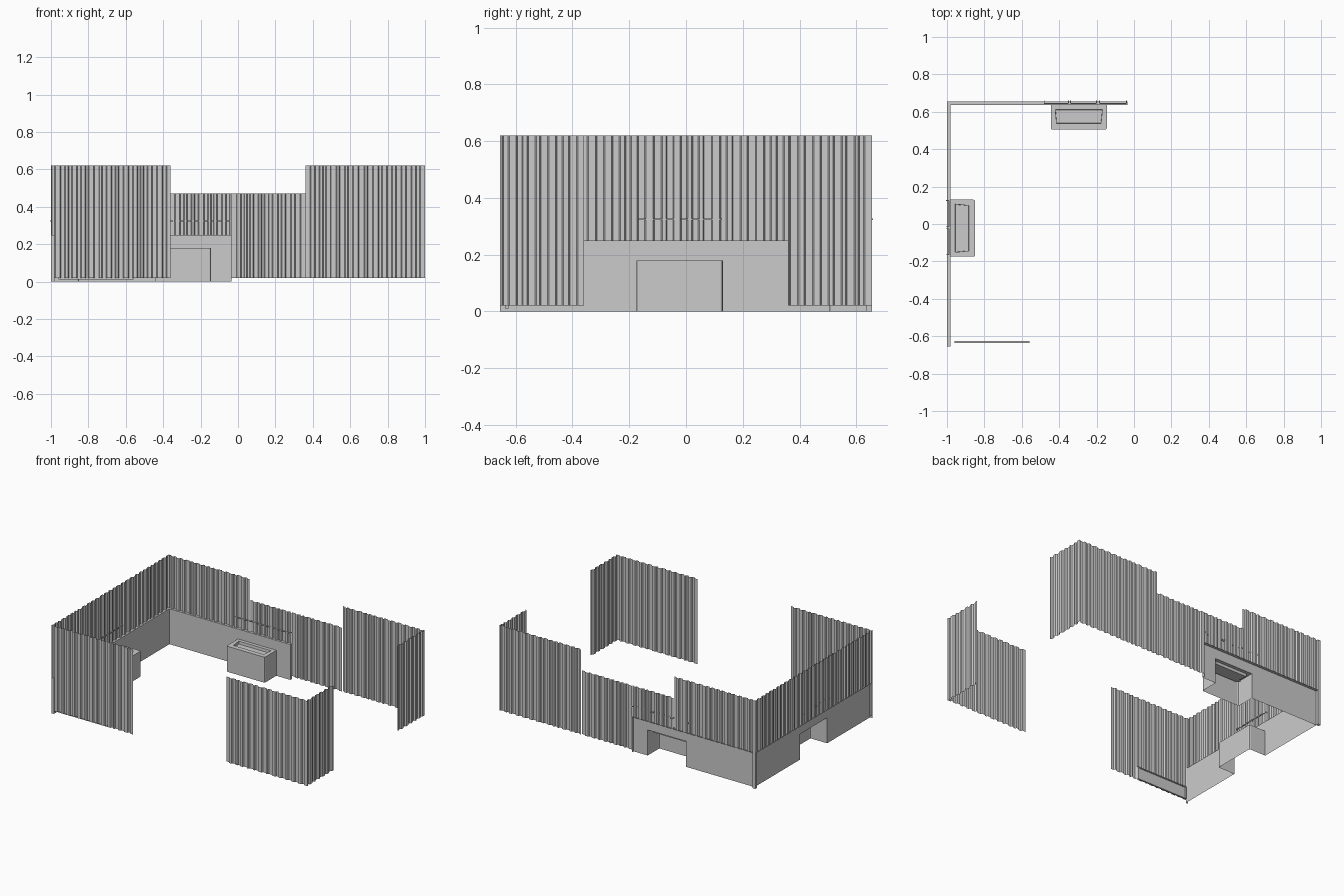
import bpy, bmesh, math, random
from mathutils import Vector

random.seed(4)
cube = bpy.data.objects.get("Cube")
if cube:
    bpy.data.objects.remove(cube, do_unlink=True)

grey = bpy.data.materials.new("plain grey")
grey.use_nodes = True
grey.diffuse_color = (0.6, 0.6, 0.6, 1)
grey.node_tree.nodes["Principled BSDF"].inputs["Base Color"].default_value = (0.6, 0.6, 0.6, 1)

# Each side has its own frame: u runs along the wall, -y points into the yard
SIDES = {
    "back": ((0, 0.655, 0), 0),
    "left_end": ((-1, 0, 0), math.pi / 2),
    "front": ((0, -0.655, 0), math.pi),
    "right_end": ((1, 0, 0), -math.pi / 2),
}


def finish(bm, name, side):
    mesh = bpy.data.meshes.new(name)
    bm.to_mesh(mesh)
    bm.free()
    mesh.materials.append(grey)
    ob = bpy.data.objects.new(name, mesh)
    bpy.context.collection.objects.link(ob)
    ob.location, ob.rotation_euler.z = SIDES[side]
    return ob


def quad(bm, *points):
    return bm.faces.new([bm.verts.new(p) for p in points])


def corrugated(name, side, u0, u1, z0, z1, depth=0.01):
    """Thin sheet with trapezoid ribs of uneven width."""
    bm = bmesh.new()
    profile, u, n = [(u0, 0)], u0, 0
    while True:
        u += random.uniform(0.01, 0.026)
        if u + 0.006 >= u1:
            break
        profile.append((u, n))
        u, n = u + 0.005, -depth - n
        profile.append((u, n))
    profile.append((u1, n))
    low = [bm.verts.new((a, b, z0)) for a, b in profile]
    high = [bm.verts.new((a, b, z1)) for a, b in profile]
    for i in range(len(profile) - 1):
        bm.faces.new((low[i], low[i + 1], high[i + 1], high[i]))
    return finish(bm, name, side)


def block(bm, u0, u1, n0, n1, z0, z1):
    verts = bmesh.ops.create_cube(bm, size=1)["verts"]
    for v in verts:
        v.co = Vector(((u0 + u1) / 2 + v.co.x * (u1 - u0),
                       (n0 + n1) / 2 + v.co.y * (n1 - n0),
                       (z0 + z1) / 2 + v.co.z * (z1 - z0)))
    return verts


def base_wall(name, side, u0, u1, a, b, top=0.25, notch=0.18, depth=0.02):
    """Low wall shell with a ledge on top and a notch between a and b."""
    bm = bmesh.new()
    for s, e, low in ((u0, a, 0), (a, b, notch), (b, u1, 0)):
        quad(bm, (s, -depth, low), (e, -depth, low), (e, -depth, top), (s, -depth, top))
    quad(bm, (u0, -depth, top), (u1, -depth, top), (u1, 0, top), (u0, 0, top))
    for u in (u0, u1):
        quad(bm, (u, -depth, 0), (u, 0, 0), (u, 0, top), (u, -depth, top))
    bmesh.ops.remove_doubles(bm, verts=bm.verts, dist=0.0001)
    return finish(bm, name, side)


def niche(name, side, a, b, near=-0.02, far=-0.15, top=0.18):
    """Box shell open at the back and below, with a sunken panel on top."""
    bm = bmesh.new()
    block(bm, a, b, far, near, 0, top)
    bm.normal_update()
    hidden = [f for f in bm.faces if f.normal.z < -0.9 or f.normal.y > 0.9]
    bmesh.ops.delete(bm, geom=hidden, context="FACES")
    corners = [e for e in bm.edges if abs(e.verts[0].co.z - e.verts[1].co.z) > 0.1
               and e.verts[0].co.y < far + 0.01]
    bmesh.ops.bevel(bm, geom=corners, offset=0.008, segments=2, profile=0.5, affect="EDGES")
    bm.normal_update()
    lid = [f for f in bm.faces if f.normal.z > 0.9]
    bmesh.ops.inset_region(bm, faces=lid, thickness=0.034, use_boundary=True)
    bmesh.ops.inset_region(bm, faces=lid, thickness=0.002, depth=-0.02)
    return finish(bm, name, side)


def rods(name, side, spans, z=0.325):
    """Thin horizontal rods laid end to end against the sheet."""
    bm = bmesh.new()
    for s, e in spans:
        block(bm, s, e, -0.014, -0.009, z - 0.003, z + 0.003)
        for u in (s, e):
            block(bm, u - 0.002, u + 0.002, -0.012, 0.004, z - 0.003, z + 0.003)
    return finish(bm, name, side)


# Corrugated fence sheets
HIGH, LOW, GROUND, LEDGE, GAP = 0.62, 0.47, 0.02, 0.25, 0.36
BASE_END, DEEP = -0.035, 0.655
corrugated("left_end_sheet", "left_end", -DEEP, DEEP, LEDGE, HIGH)
corrugated("back_sheet_high_over_base", "back", -1, -GAP, LEDGE, HIGH)
corrugated("back_sheet_low_over_base", "back", -GAP, BASE_END, LEDGE, LOW)
corrugated("back_sheet_low", "back", BASE_END, GAP, GROUND, LOW)
corrugated("back_sheet_high", "back", GAP, 1, GROUND, HIGH)
for sign, tag in ((-1, "a"), (1, "b")):
    for side, end in (("front", 1), ("right_end", DEEP)):
        u0, u1 = sorted((sign * GAP, sign * end))
        corrugated(side + "_sheet_" + tag, side, u0, u1, GROUND, HIGH)

# Low base walls with their box niches
base_wall("back_base_wall", "back", -1, BASE_END, -0.445, -0.145)
base_wall("left_end_base_wall", "left_end", -DEEP, DEEP, -0.175, 0.13)
niche("back_niche", "back", -0.445, -0.145)
niche("left_end_niche", "left_end", -0.175, 0.13)

# Rods above the niches
rods("back_rods", "back", ((-0.48, -0.35), (-0.34, -0.2), (-0.185, -0.04)))
rods("left_end_rods", "left_end", ((-0.165, -0.025), (-0.015, 0.125)))

# Framed panel inside the front sheet
bm = bmesh.new()
block(bm, 0.56, 0.96, -0.03, -0.018, 0.01, 0.10)
bm.normal_update()
face = [f for f in bm.faces if f.normal.y < -0.9]
bmesh.ops.inset_region(bm, faces=face, thickness=0.008)
bmesh.ops.inset_region(bm, faces=face, thickness=0.002, depth=-0.006)
finish(bm, "front_panel", "front")
